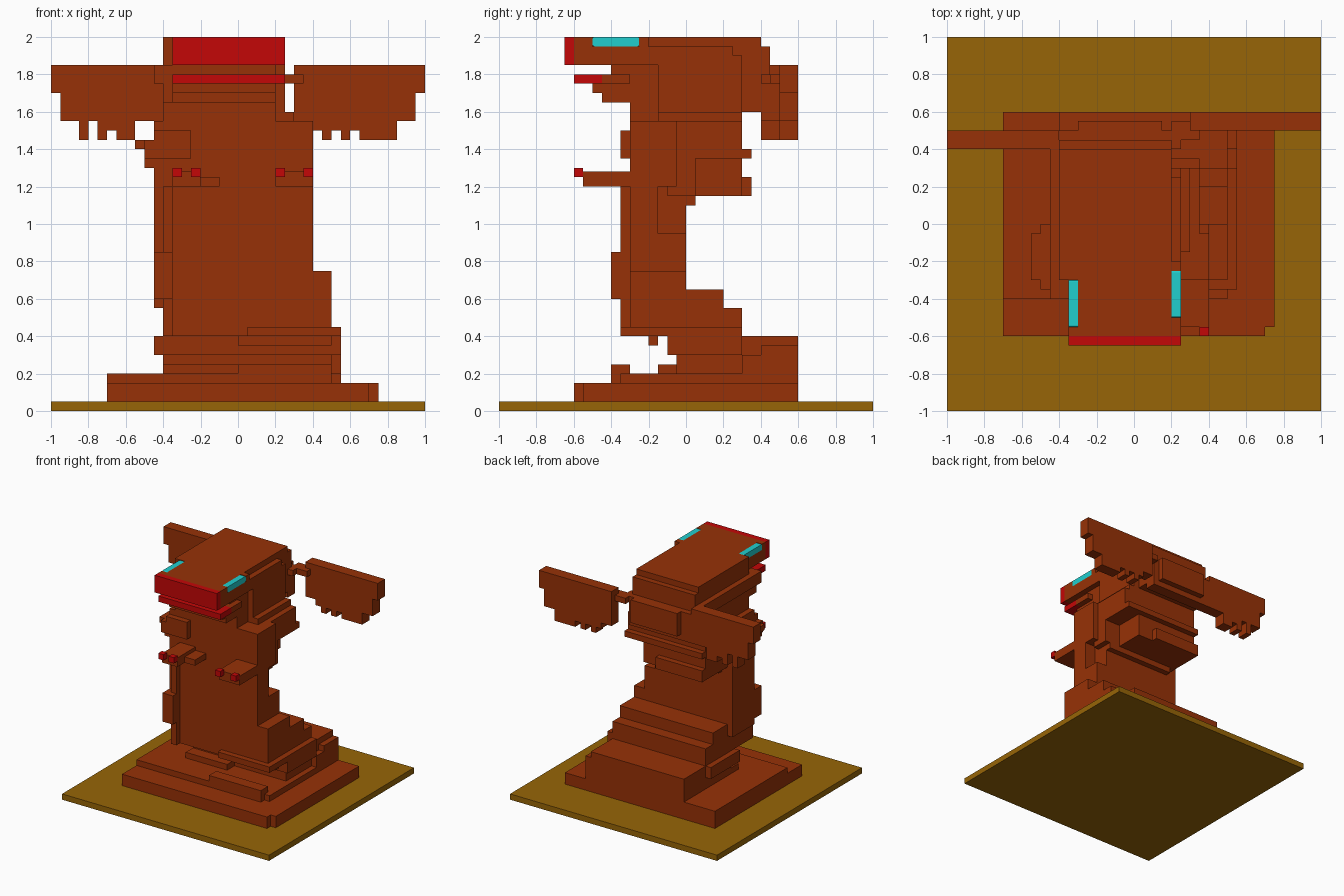
import bpy, bmesh
from mathutils import Vector

if "Cube" in bpy.data.objects:
    bpy.data.objects.remove(bpy.data.objects["Cube"], do_unlink=True)


def material(name, rgb):
    m = bpy.data.materials.new(name)
    m.use_nodes = True
    col = (*rgb, 1)
    m.diffuse_color = col
    m.node_tree.nodes["Principled BSDF"].inputs["Base Color"].default_value = col
    return m


BROWN = material("rust brown", (0.31, 0.031, 0.002))
GOLD = material("dark gold", (0.31, 0.13, 0.002))
RED = material("red", (0.55, 0.002, 0.002))
CYAN = material("cyan", (0.015, 0.62, 0.62))


def part(name, mat, boxes, bevel=0):
    """One object made of boxes given as x0, x1, y0, y1, z0, z1."""
    bm = bmesh.new()
    for x0, x1, y0, y1, z0, z1 in boxes:
        lo, hi = Vector((x0, y0, z0)), Vector((x1, y1, z1))
        for v in bmesh.ops.create_cube(bm, size=1)["verts"]:
            v.co = Vector([(lo[i] + hi[i]) / 2 + v.co[i] * (hi[i] - lo[i]) for i in range(3)])
    if bevel:
        # round only the four corners seen from the side
        ends = [e for e in bm.edges if abs(e.verts[0].co.x - e.verts[1].co.x) > 0.01]
        bmesh.ops.bevel(bm, geom=ends, offset=bevel, segments=2, profile=0.5, affect='EDGES')
    me = bpy.data.meshes.new(name)
    bm.to_mesh(me)
    bm.free()
    me.materials.append(mat)
    ob = bpy.data.objects.new(name, me)
    bpy.context.collection.objects.link(ob)
    return ob


# Ground plate and pedestal steps
part("ground_plate", GOLD, [(-1, 1, -1, 1, 0, 0.05)])
part("pedestal", BROWN, [
    (-0.7, 0.7, -0.6, 0.6, 0.05, 0.15),
    (0.7, 0.75, -0.55, 0.6, 0.05, 0.15),
    (-0.7, 0.5, -0.4, 0.6, 0.15, 0.2),
    (0.5, 0.55, -0.35, 0.6, 0.15, 0.2),
])

# Feet, legs and the stepped back
part("feet", BROWN, [
    (0, 0.5, -0.4, -0.3, 0.2, 0.25),
    (-0.4, 0, -0.15, -0.05, 0.2, 0.25),
])
part("legs", BROWN, [
    (-0.4, 0.5, -0.05, 0.3, 0.2, 0.3),
    (-0.45, 0.55, -0.1, 0.3, 0.3, 0.4),
    (0, 0.5, -0.2, -0.15, 0.35, 0.4),
    (-0.4, 0.5, -0.3, 0.3, 0.4, 0.45),
    (0.05, 0.55, -0.35, 0.3, 0.4, 0.45),
])
part("tail_steps", BROWN, [
    (-0.4, 0.5, 0.3, 0.6, 0.2, 0.4),
    (0.5, 0.55, 0.3, 0.4, 0.2, 0.3),
    (0.5, 0.55, 0.4, 0.6, 0.2, 0.35),
    (-0.4, 0.5, -0.05, 0.3, 0.45, 0.55),
    (-0.4, 0.5, -0.05, 0.2, 0.55, 0.65),
    (0.4, 0.5, -0.3, 0, 0.45, 0.75),
])

# Torso with side strip
part("torso", BROWN, [
    (-0.35, 0.4, -0.3, 0, 0.45, 0.95),
    (-0.35, 0.4, -0.3, -0.15, 0.95, 1.2),
    (-0.35, 0.3, -0.15, 0, 0.95, 1.2),
    (-0.4, -0.35, -0.35, 0, 0.4, 1.2),
    (-0.45, -0.35, -0.3, 0, 0.55, 1.3),
    (-0.45, -0.35, -0.4, -0.3, 0.6, 0.85),
    (-0.35, 0.3, -0.1, 0.05, 1.1, 1.2),
])
part("shoulders", BROWN, [
    (-0.45, 0.4, -0.3, -0.05, 1.2, 1.55),
    (-0.5, -0.25, -0.35, 0, 1.35, 1.45),
    (-0.45, -0.25, -0.35, 0, 1.45, 1.5),
    (-0.5, -0.45, -0.3, 0, 1.3, 1.35),
    (-0.55, -0.5, -0.3, -0.05, 1.4, 1.45),
    (-0.4, 0.05, 0, 0.35, 1.15, 1.25),
    (-0.4, 0.2, -0.1, 0.3, 1.15, 1.35),
    (-0.4, 0.35, -0.1, 0.05, 1.15, 1.35),
    (-0.4, 0.35, -0.1, 0.35, 1.35, 1.4),
    (-0.4, 0.35, -0.1, 0.3, 1.4, 1.55),
])

# Forearms and claws
part("forearms", BROWN, [
    (-0.35, -0.1, -0.45, -0.3, 1.2, 1.25),
    (-0.35, -0.2, -0.55, -0.3, 1.2, 1.28),
    (0.2, 0.4, -0.55, -0.3, 1.2, 1.28),
])
part("claws", RED, [(x, x + 0.05, -0.6, -0.55, 1.25, 1.3) for x in (-0.35, -0.25, 0.2, 0.35)])

# Neck and head
part("neck", BROWN, [
    (-0.4, 0.2, -0.3, 0.3, 1.5, 1.65),
    (0.2, 0.25, -0.15, 0.3, 1.55, 1.65),
    (0.25, 0.3, -0.15, 0.3, 1.55, 1.6),
])
part("head", BROWN, [
    (-0.4, 0.2, -0.4, 0.4, 1.65, 1.85),
    (0.2, 0.25, -0.15, 0.3, 1.65, 1.9),
    (-0.4, 0.2, -0.3, 0.4, 1.85, 2),
    (0.2, 0.25, -0.2, 0.25, 1.85, 1.95),
    (-0.4, 0.2, 0.25, 0.45, 1.6, 1.95),
    (-0.45, -0.4, -0.4, 0.45, 1.75, 1.85),
])
part("snout", BROWN, [
    (-0.35, 0.25, -0.6, -0.2, 1.85, 1.95),
    (-0.3, 0.2, -0.6, -0.3, 1.95, 2),
    (-0.35, -0.3, -0.6, -0.55, 1.95, 2),
    (0.2, 0.25, -0.6, -0.5, 1.95, 2),
    (0.2, 0.25, -0.25, -0.2, 1.95, 2),
])
part("lower_jaw", BROWN, [
    (-0.35, 0.2, -0.45, -0.3, 1.65, 1.7),
    (-0.35, 0.2, -0.5, -0.3, 1.7, 1.75),
    (-0.35, 0.25, -0.45, -0.3, 1.75, 1.8),
])
part("lips", RED, [
    (-0.35, 0.25, -0.65, -0.6, 1.85, 2),
    (-0.35, 0.25, -0.6, -0.45, 1.75, 1.8),
])
part("right_eye", CYAN, [(-0.35, -0.3, -0.55, -0.3, 1.95, 2)], 0.008)
part("left_eye", CYAN, [(0.2, 0.25, -0.5, -0.25, 1.95, 2)], 0.008)
part("back_ridge", BROWN, [
    (-0.4, 0.2, 0.4, 0.5, 1.55, 1.75),
    (-0.4, 0.25, 0.4, 0.5, 1.75, 1.8),
    (-0.3, 0.15, 0.45, 0.55, 1.6, 1.8),
    (0.2, 0.35, 0.45, 0.55, 1.75, 1.8),
])


# Wings with ragged lower edges
def wing(name, side, inner, y0, y1, teeth):
    spans = [(inner, 1.0, 1.7, 1.85), (inner, 0.95, 1.55, 1.7)]
    spans += [(a, b, z, 1.55) for a, b, z in teeth]
    part(name, BROWN, [(min(side * a, side * b), max(side * a, side * b), y0, y1, z0, z1)
                       for a, b, z0, z1 in spans])


wing("left_wing", 1, 0.3, 0.5, 0.6, [
    (0.4, 0.85, 1.5), (0.45, 0.5, 1.45), (0.55, 0.6, 1.45), (0.65, 0.85, 1.45)])
wing("right_wing", -1, 0.4, 0.4, 0.5, [
    (0.8, 0.85, 1.45), (0.7, 0.75, 1.45), (0.55, 0.75, 1.5), (0.55, 0.65, 1.45)])
